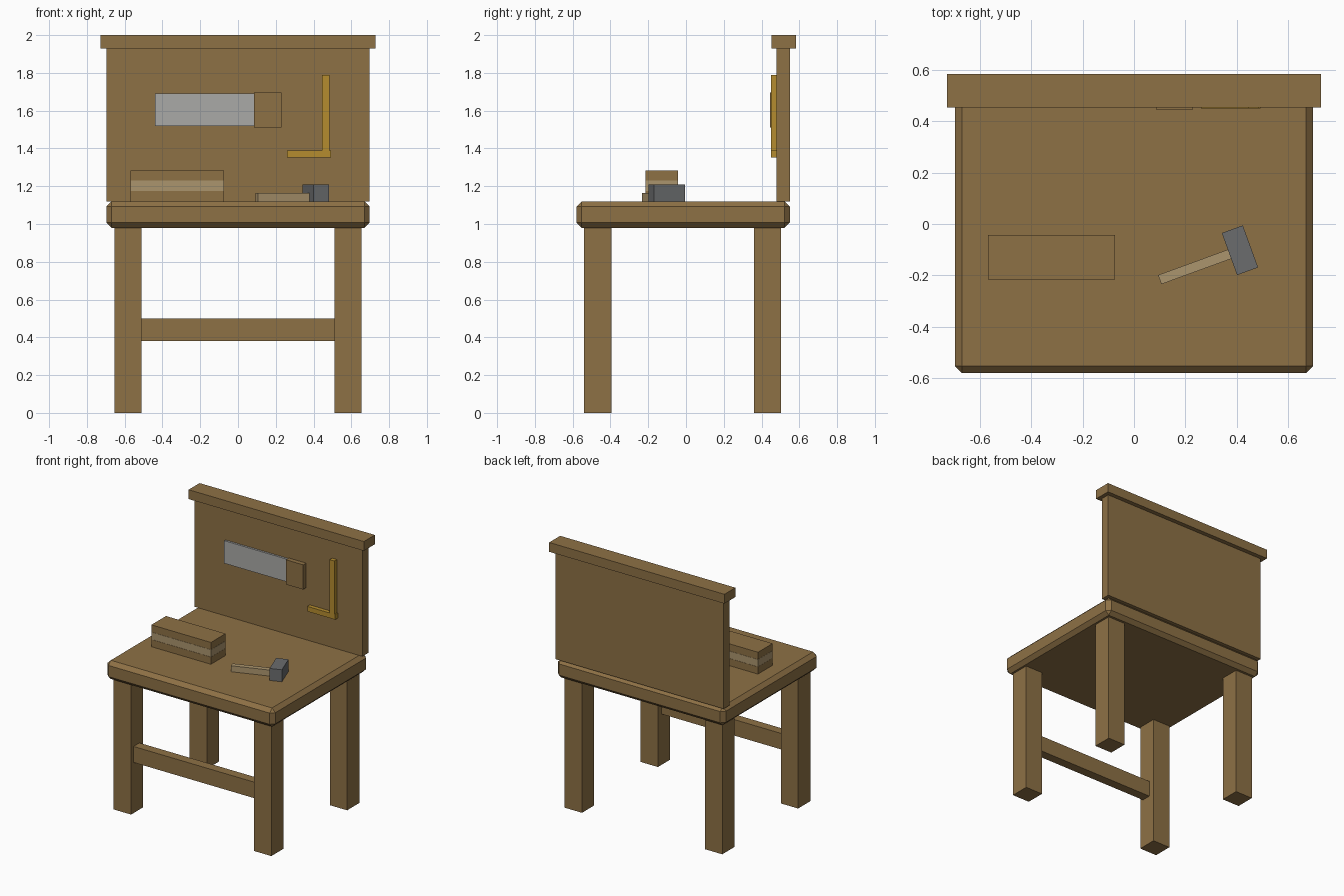
import bpy
import math
from mathutils import Vector

default = bpy.data.objects.get("Cube")
if default:
    bpy.data.objects.remove(default, do_unlink=True)


def material(name, rgb):
    mat = bpy.data.materials.new(name)
    mat.use_nodes = True
    mat.diffuse_color = (*rgb, 1)
    mat.node_tree.nodes["Principled BSDF"].inputs["Base Color"].default_value = (*rgb, 1)
    return mat


wood = material("brown wood", (0.27, 0.165, 0.06))
pale_wood = material("pale wood", (0.41, 0.30, 0.155))
steel = material("light steel", (0.40, 0.40, 0.39))
iron = material("dark iron", (0.145, 0.15, 0.155))
brass = material("brass", (0.46, 0.265, 0.028))


def box(name, mat, x, y, z, turn=0):
    """Box from (low, high) ranges, optionally turned about its centre."""
    low, high = Vector((x[0], y[0], z[0])), Vector((x[1], y[1], z[1]))
    bpy.ops.mesh.primitive_cube_add(size=1, location=(low + high) / 2)
    obj = bpy.context.object
    obj.name = name
    obj.scale = high - low
    bpy.ops.object.transform_apply(location=False, rotation=False, scale=True)
    obj.rotation_euler.z = turn
    obj.data.materials.append(mat)
    return obj


def around(centre, size):
    return (centre - size / 2, centre + size / 2)


# Chamfered bench top
top = box("bench_top", wood, (-0.697, 0.697), (-0.58, 0.55), (0.98, 1.12))
chamfer = top.modifiers.new("chamfer", "BEVEL")
chamfer.width = 0.028
chamfer.segments = 1

# Legs and front stretcher
for side, x in (("right", -0.582), ("left", 0.582)):
    for end, y in (("front", -0.467), ("back", 0.432)):
        box(f"{end}_{side}_leg", wood, around(x, 0.144), around(y, 0.144), (0, 0.985))
box("front_stretcher", wood, (-0.515, 0.515), (-0.51, -0.44), (0.38, 0.5))

# Back board and its cap
box("back_board", wood, (-0.697, 0.697), (0.48, 0.55), (1.12, 1.93))
box("back_cap", wood, (-0.727, 0.727), (0.453, 0.583), (1.93, 2.0))

# Saw hung on the board
box("saw_blade", steel, (-0.44, 0.086), (0.465, 0.481), (1.52, 1.69))
box("saw_handle", wood, (0.086, 0.229), (0.445, 0.481), (1.51, 1.695))

# Square hung on the board
box("square_blade", brass, (0.445, 0.484), (0.45, 0.481), (1.39, 1.79))
box("square_stock", brass, (0.26, 0.492), (0.45, 0.481), (1.352, 1.39))

# Stack of planks
for i, mat in enumerate((wood, pale_wood, wood)):
    z = 1.12 + i * 0.055
    box(f"plank_{i + 1}", mat, (-0.568, -0.074), (-0.215, -0.042), (z, z + 0.054))

# Hammer lying on the bench
turn = math.radians(20)
box("hammer_head", iron, around(0.412, 0.087), around(-0.102, 0.174), (1.12, 1.21), turn)
box("hammer_handle", pale_wood, around(0.241, 0.3), around(-0.165, 0.038), (1.12, 1.165), turn)
